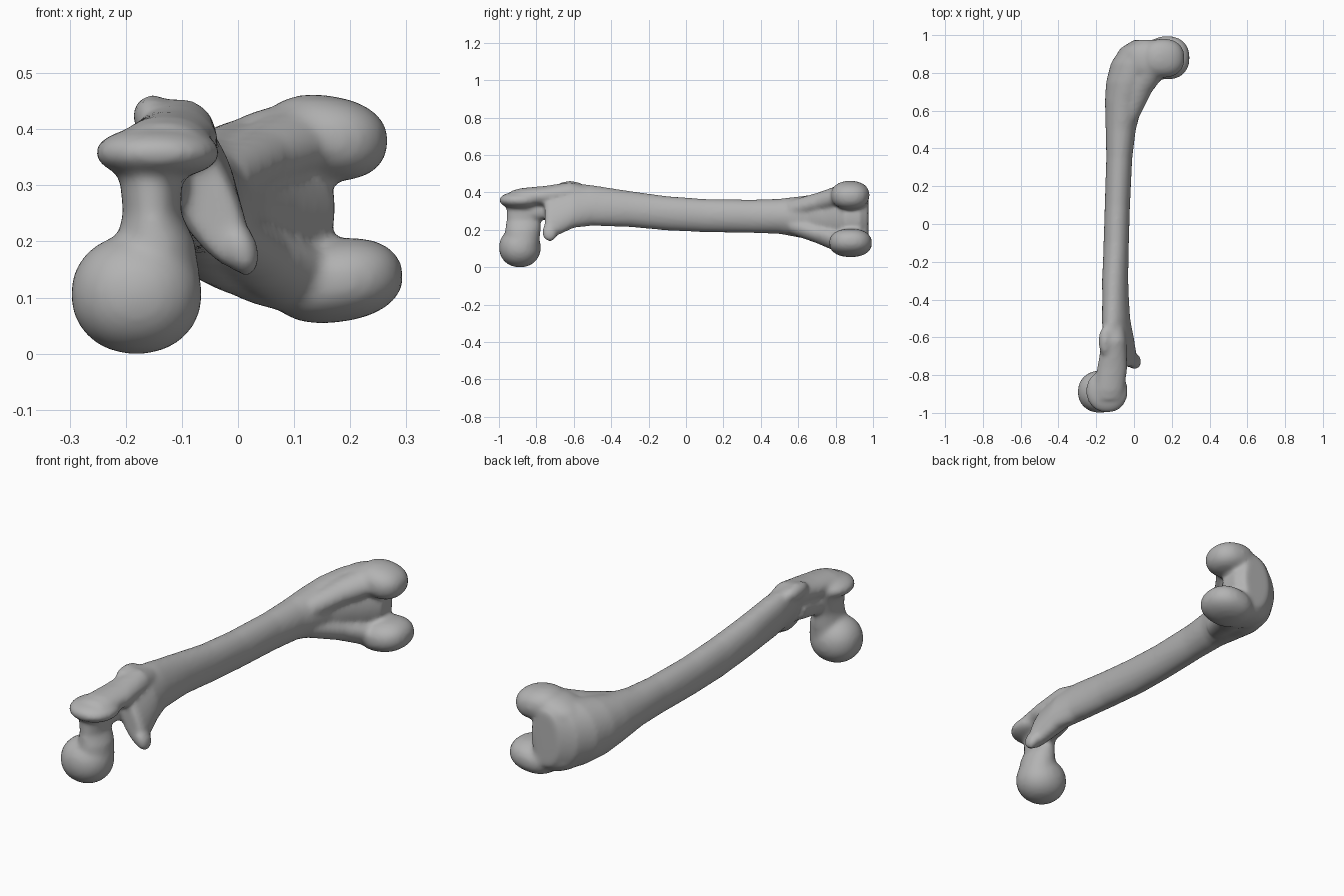
import bpy, bmesh
from math import sin, cos, tau, radians
from mathutils import Vector

cube = bpy.data.objects.get("Cube")
if cube:
    bpy.data.objects.remove(cube)

bone_grey = bpy.data.materials.new("bone_grey")
bone_grey.use_nodes = True
colour = (0.45, 0.45, 0.45, 1)
bone_grey.diffuse_color = colour
bone_grey.node_tree.nodes["Principled BSDF"].inputs["Base Color"].default_value = colour
bone_grey.node_tree.nodes["Principled BSDF"].inputs["Roughness"].default_value = 0.7

bm = bmesh.new()


def loft(sections, axis="y", sides=32):
    """Closed loft of ellipses (x, y, z, half width, half depth, lean in degrees)."""
    rings = []
    for x, y, z, a, b, lean in sections:
        s, c = sin(radians(lean)), cos(radians(lean))
        ring = []
        for i in range(sides):
            u, v = a * cos(tau * i / sides), b * sin(tau * i / sides)
            u, v = u * c - v * s, u * s + v * c
            offset = Vector((u, 0, v)) if axis == "y" else Vector((u, -v, 0))
            ring.append(bm.verts.new(Vector((x, y, z)) + offset))
        rings.append(ring)
    faces = [bm.faces.new(rings[0]), bm.faces.new(rings[-1][::-1])]
    for r, q in zip(rings, rings[1:]):
        for i in range(sides):
            j = (i + 1) % sides
            faces.append(bm.faces.new((r[j], r[i], q[i], q[j])))
    bmesh.ops.recalc_face_normals(bm, faces=faces)


def blob(centre, radii, power=1.0, lean=0):
    """Ellipsoid; a power below one makes it boxier."""
    verts = bmesh.ops.create_uvsphere(bm, u_segments=32, v_segments=20, radius=1)["verts"]
    s, c = sin(radians(lean)), cos(radians(lean))
    for v in verts:
        p = [(abs(k) ** power) * (1 if k > 0 else -1) * r for k, r in zip(v.co, radii)]
        v.co = Vector(centre) + Vector((p[0] * c - p[2] * s, p[1], p[0] * s + p[2] * c))


# Shaft, flaring into the lesser ridge at the front and the knee at the back
loft([
    (-.055, -.755, .275, .040, .125, 25),
    (-.065, -.73, .290, .055, .155, 27),
    (-.085, -.60, .330, .068, .130, 27),
    (-.095, -.50, .330, .070, .112, 18),
    (-.100, -.30, .311, .069, .097, 8),
    (-.094, -.10, .288, .067, .092, 0),
    (-.088, .10, .276, .067, .089, 0),
    (-.078, .35, .272, .069, .089, 0),
    (-.070, .50, .272, .080, .094, 0),
    (-.052, .65, .267, .102, .117, 0),
    (-.020, .75, .262, .128, .142, 0),
    (.025, .85, .260, .148, .160, 0),
    (.050, .93, .260, .122, .155, 0),
    (.070, .975, .260, .070, .130, 0),
])

# Condyles, with a flare running back to the shaft from each
blob((.155, .878, .385), (.113, .103, .075), .88, -8)
blob((.175, .880, .130), (.120, .115, .074), .88, 8)
blob((.070, .865, .375), (.130, .105, .065), .9, 15)
blob((.070, .865, .145), (.130, .105, .065), .9, -14)
for z0, z1 in ((.31, .385), (.225, .13)):
    loft([(-.03, .55, z0, .05, .045, 0),
          (.03, .70, (z0 + z1) / 2, .065, .05, 0),
          (.11, .83, z1, .085, .058, 0)])

# Ball head and its neck
blob((-.181, -.888, .106), (.117, .112, .107), .95)
loft([(-.150, -.880, .12, .085, .095, 0),
      (-.147, -.872, .20, .070, .095, 0),
      (-.153, -.868, .25, .052, .092, 0),
      (-.155, -.865, .30, .055, .095, 0),
      (-.150, -.860, .36, .075, .100, 0)], axis="z")
loft([(-.150, -.87, .29, .045, .05, 0),
      (-.120, -.66, .32, .050, .06, 0)])

# Greater trochanter: overhanging lobe, bridge to the shaft and small knob
blob((-.143, -.885, .358), (.111, .114, .046), .95)
loft([(-.135, -.93, .370, .075, .040, 0),
      (-.130, -.88, .375, .080, .048, 0),
      (-.115, -.76, .380, .080, .054, 0),
      (-.105, -.62, .395, .065, .060, 0),
      (-.105, -.50, .370, .050, .055, 0)])
blob((-.152, -.62, .423), (.036, .080, .038))

# Tip of the lesser trochanter
blob((.004, -.728, .188), (.031, .042, .052), 1, 20)

mesh = bpy.data.meshes.new("thigh_bone")
bm.to_mesh(mesh)
bm.free()
bone = bpy.data.objects.new("thigh_bone", mesh)
bpy.context.collection.objects.link(bone)
mesh.materials.append(bone_grey)

# Fuse the parts into one smooth organic surface
bpy.ops.object.select_all(action="DESELECT")
bone.select_set(True)
bpy.context.view_layer.objects.active = bone
fuse = bone.modifiers.new("fuse", "REMESH")
fuse.mode = "VOXEL"
fuse.voxel_size = 0.01
soften = bone.modifiers.new("soften", "SMOOTH")
soften.factor = 0.5
soften.iterations = 10
for name in ("fuse", "soften"):
    bpy.ops.object.modifier_apply(modifier=name)
bpy.ops.object.shade_smooth()
